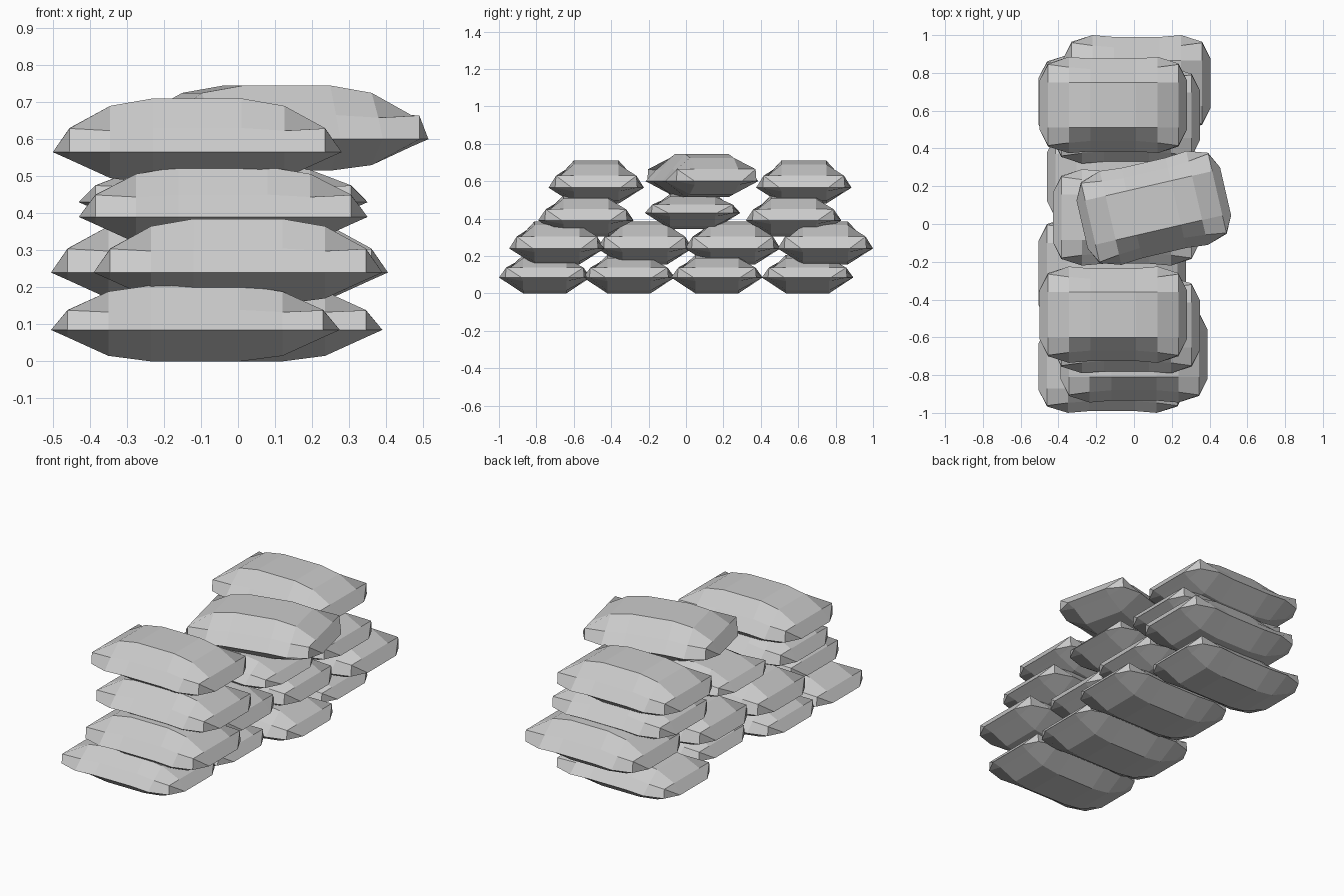
import bpy, bmesh
from math import radians

cube = bpy.data.objects.get("Cube")
if cube:
    bpy.data.objects.remove(cube, do_unlink=True)

# Plain grey cloth
cloth = bpy.data.materials.new("grey_cloth")
cloth.use_nodes = True
colour = (0.6, 0.6, 0.6, 1)
cloth.diffuse_color = colour
cloth.node_tree.nodes["Principled BSDF"].inputs["Base Color"].default_value = colour

# Half of a bag, tip to middle: x, seam half width, flat half width,
# bottom z, top z, shoulder half width, shoulder z
STATIONS = [
    (0.39, 0.13, 0.13, 0, 0, 0.13, 0),
    (0.345, 0.22, 0.12, -0.02, 0.065, 0.215, 0.064),
    (0.235, 0.255, 0.12, -0.07, 0.125, 0.20, 0.058),
    (0.12, 0.245, 0.12, -0.085, 0.145, 0.19, 0.065),
]


def section(bm, x, seam, flat, bottom, top, shoulder, shoulder_z):
    half = [(flat, bottom), (seam, 0), (shoulder, shoulder_z), (flat, top)]
    loop = half + [(-y, z) for y, z in reversed(half)]
    return [bm.verts.new((x, y, z)) for y, z in loop]


def bag_mesh():
    bm = bmesh.new()
    stations = STATIONS + [(-s[0], *s[1:]) for s in reversed(STATIONS)]
    rings = [section(bm, *s) for s in stations]
    for a, b in zip(rings, rings[1:]):
        for i in range(len(a)):
            j = (i + 1) % len(a)
            bm.faces.new((a[i], a[j], b[j], b[i]))
    bmesh.ops.remove_doubles(bm, verts=bm.verts, dist=0.001)
    bmesh.ops.recalc_face_normals(bm, faces=bm.faces)
    return bm


def add_bag(name, x, y, z, width=1, upper=1, turn=0):
    bm = bag_mesh()
    for v in bm.verts:
        v.co.y *= width
        if v.co.z > 0:
            v.co.z *= upper
    mesh = bpy.data.meshes.new(name)
    bm.to_mesh(mesh)
    bm.free()
    mesh.materials.append(cloth)
    bag = bpy.data.objects.new(name, mesh)
    bag.location = (x, y, z)
    bag.rotation_euler.z = radians(turn)
    bpy.context.collection.objects.link(bag)


# Bottom layer
for i, (x, y) in enumerate([(-0.115, -0.755), (-0.115, -0.305), (0, 0.165), (-0.115, 0.65)]):
    add_bag(f"bottom_bag_{i + 1}", x, y, 0.085, 0.96, 0.83)

# Second layer
for i, (x, y) in enumerate([(0, -0.69), (-0.115, -0.22), (-0.07, 0.25), (0.015, 0.745)]):
    add_bag(f"second_bag_{i + 1}", x, y, 0.24)

# Third layer, with a flatter bag in the middle
add_bag("third_bag_front", -0.04, -0.535, 0.39, upper=0.93)
add_bag("third_bag_middle", -0.04, 0.035, 0.43, upper=0.7)
add_bag("third_bag_back", -0.04, 0.575, 0.39, upper=0.93)

# Top layer, with a turned bag in the middle
add_bag("top_bag_front", -0.11, -0.48, 0.565)
add_bag("top_bag_middle", 0.105, 0.085, 0.6, turn=13)
add_bag("top_bag_back", -0.11, 0.63, 0.565)
